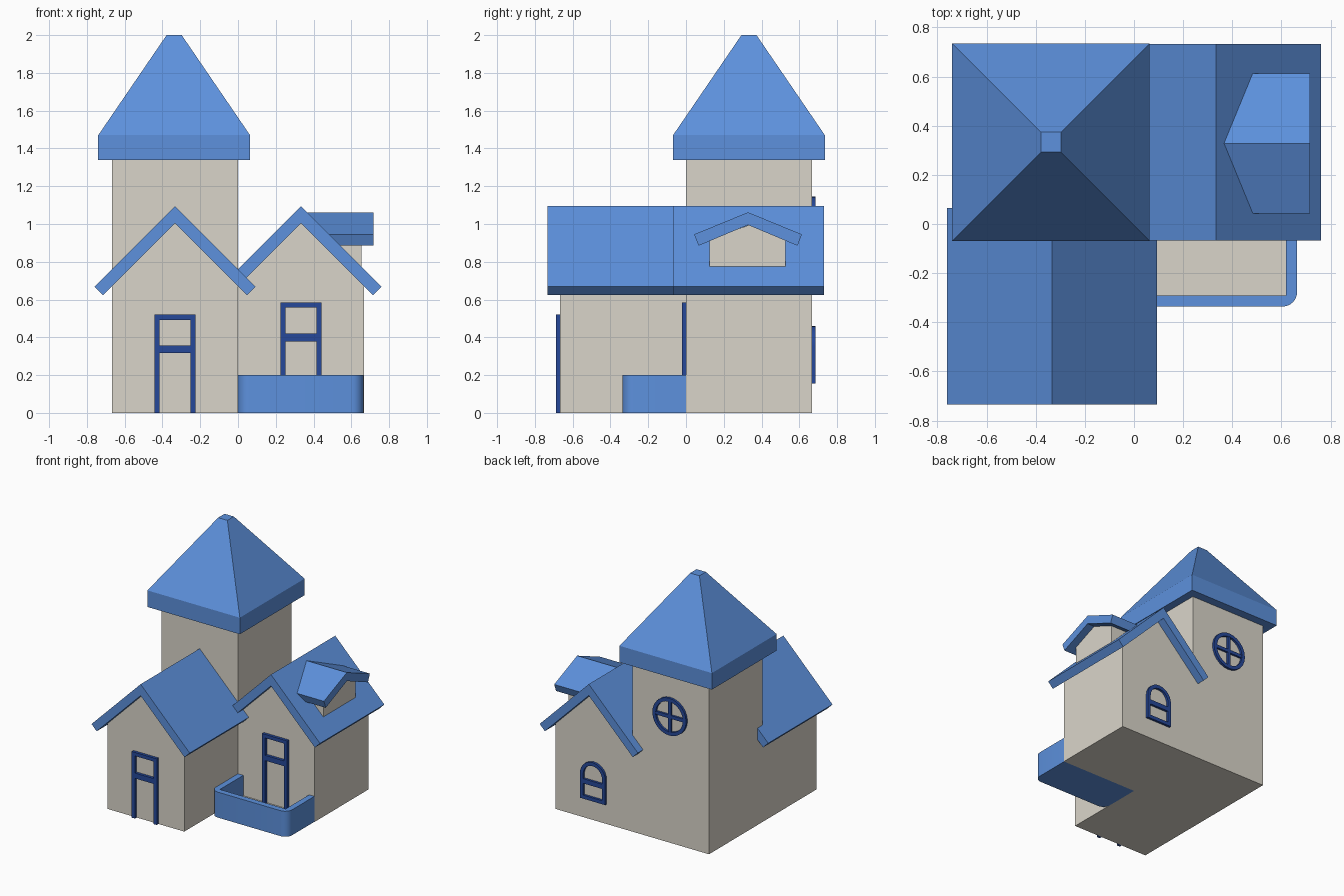
import bpy, bmesh, math

cube = bpy.data.objects.get("Cube")
if cube:
    bpy.data.objects.remove(cube, do_unlink=True)


def material(name, r, g, b):
    m = bpy.data.materials.new(name)
    m.use_nodes = True
    m.diffuse_color = (r, g, b, 1)
    m.node_tree.nodes["Principled BSDF"].inputs["Base Color"].default_value = (r, g, b, 1)
    return m


BLUE = material("roof_blue", 0.109, 0.283, 0.723)
BEIGE = material("wall_beige", 0.70, 0.665, 0.59)
NAVY = material("frame_navy", 0.019, 0.065, 0.32)
HALF = 2 / 3      # side of one house bay
MID = HALF / 2


def finish(name, bm, mat, smooth=False):
    bmesh.ops.recalc_face_normals(bm, faces=bm.faces)
    mesh = bpy.data.meshes.new(name)
    bm.to_mesh(mesh)
    bm.free()
    ob = bpy.data.objects.new(name, mesh)
    bpy.context.scene.collection.objects.link(ob)
    mesh.materials.append(mat)
    if smooth:
        bpy.ops.object.select_all(action='DESELECT')
        ob.select_set(True)
        bpy.context.view_layer.objects.active = ob
        bpy.ops.object.shade_smooth_by_angle(angle=math.radians(35))
    return ob


def place(axis, u, v, d):
    return {'x': (d, u, v), 'y': (u, d, v), 'z': (u, v, d)}[axis]


def prism(name, pts, axis, a, b, mat, smooth=False):
    """Extrude a 2D outline along an axis from a to b."""
    bm = bmesh.new()
    lo, hi = [[bm.verts.new(place(axis, u, v, d)) for u, v in pts] for d in (a, b)]
    bm.faces.new(lo)
    bm.faces.new(hi)
    n = len(pts)
    for i in range(n):
        j = (i + 1) % n
        bm.faces.new((lo[i], lo[j], hi[j], hi[i]))
    return finish(name, bm, mat, smooth)


def box(name, x0, x1, y0, y1, z0, z1, mat):
    return prism(name, [(x0, y0), (x1, y0), (x1, y1), (x0, y1)], 'z', z0, z1, mat)


def ring(name, outer, inner, a, b, mat):
    """Closed frame between two outlines, facing along y."""
    bm = bmesh.new()
    loops = [[bm.verts.new((u, d, v)) for u, v in pts]
             for pts, d in ((outer, a), (outer, b), (inner, b), (inner, a))]
    n = len(outer)
    for k in range(4):
        p, q = loops[k], loops[(k + 1) % 4]
        for i in range(n):
            j = (i + 1) % n
            bm.faces.new((p[i], p[j], q[j], q[i]))
    return finish(name, bm, mat, True)


def arc(cx, cy, r, start, end, steps):
    return [(cx + r * math.cos(math.radians(start + (end - start) * i / steps)),
             cy + r * math.sin(math.radians(start + (end - start) * i / steps)))
            for i in range(steps + 1)]


def gable_roof(name, c, top, under, edge, lip, axis, a, b):
    """Chevron slab: ridge heights, then top and bottom eave corners as (offset, z)."""
    pts = [(c, top), (c + edge[0], edge[1]), (c + lip[0], lip[1]), (c, under),
           (c - lip[0], lip[1]), (c - edge[0], edge[1])]
    return prism(name, pts, axis, a, b, BLUE)


# Two gabled bays and their roofs
for name, c, y0 in (("front_wing", -MID, -HALF), ("side_wing", MID, 0)):
    wall = [(c - MID, 0), (c + MID, 0), (c + MID, 0.672), (c, 1.005), (c - MID, 0.672)]
    prism(name + "_walls", wall, 'y', y0, y0 + HALF, BEIGE)
    gable_roof(name + "_roof", c, 1.095, 1.005, (0.427, 0.668), (0.382, 0.623),
               'y', y0 - 0.067, y0 + HALF + 0.065)

# Tower with a capped pyramid roof
box("tower_walls", -HALF, 0, 0, HALF, 0, 1.345, BEIGE)
bm = bmesh.new()
levels = []
for half, z in ((0.402, 1.34), (0.402, 1.47), (0.04, 2.0)):
    levels.append([bm.verts.new((-0.338 + sx * half, MID + sy * half, z))
                   for sx, sy in ((-1, -1), (1, -1), (1, 1), (-1, 1))])
bm.faces.new(levels[0])
bm.faces.new(levels[2])
for p, q in zip(levels, levels[1:]):
    for i in range(4):
        j = (i + 1) % 4
        bm.faces.new((p[i], p[j], q[j], q[i]))
finish("tower_roof", bm, BLUE)

# Dormer on the side wing
prism("dormer_walls", [(0.125, 0.775), (0.527, 0.775), (0.527, 0.915), (MID, 0.995), (0.125, 0.915)],
      'x', 0.36, 0.655, BEIGE)
gable_roof("dormer_roof", MID - 0.005, 1.062, 0.995, (0.285, 0.945), (0.262, 0.885), 'x', 0.36, 0.717)

# Porch: low rounded parapet around a raised floor
W, D, T, R = 0.664, 0.336, 0.046, 0.06
parapet = ([(0, 0)] + arc(R, R - D, R, 180, 270, 6) + arc(W - R, R - D, R, 270, 360, 6)
           + [(W, 0), (W - T, 0), (W - T, T - D), (T, T - D), (T, 0)])
prism("porch_parapet", parapet, 'z', 0, 0.2, BLUE, True)
box("porch_base", T, W - T, T - D, 0, 0, 0.032, BLUE)
box("porch_floor", T, W - T, T - D, 0, 0.032, 0.04, BEIGE)


# Door frames with a crossbar
def door(name, c, y, z0, z1, bar):
    w, t, f = 0.109, 0.028, y - 0.022
    for side, s in (("right", -1), ("left", 1)):
        x = sorted((c + s * w, c + s * (w - t)))
        box(f"{name}_{side}_jamb", x[0], x[1], f, y, z0, z1, NAVY)
    box(name + "_lintel", c - w + t, c + w - t, f, y, z1 - t, z1, NAVY)
    box(name + "_crossbar", c - w + t, c + w - t, f, y, bar - 0.021, bar + 0.021, NAVY)


door("front_door", -MID, -HALF, 0, 0.52, 0.337)
door("porch_door", MID, 0, 0.04, 0.585, 0.4)

# Arched window at the back of the side wing
Y0, Y1, T = HALF, HALF + 0.018, 0.028


def arch(r, z0):
    return [(MID - r, z0), (MID + r, z0)] + arc(MID, 0.35, r, 0, 180, 14)


ring("arched_window_frame", arch(0.11, 0.155), arch(0.11 - T, 0.155 + T), Y0, Y1, NAVY)
box("arched_window_bar", MID - 0.085, MID + 0.085, Y0, Y1, 0.275, 0.312, NAVY)

# Round window at the back of the tower
ZC = 0.998
ring("round_window_frame", arc(-MID, ZC, 0.147, 0, 345, 23), arc(-MID, ZC, 0.147 - T, 0, 345, 23),
     Y0, Y1, NAVY)
L, H = 0.122, 0.013
box("round_window_bar", -MID - L, -MID + L, Y0, Y1 - 0.002, ZC - H, ZC + H, NAVY)
box("round_window_mullion", -MID - H, -MID + H, Y0, Y1 - 0.002, ZC - L, ZC + L, NAVY)
